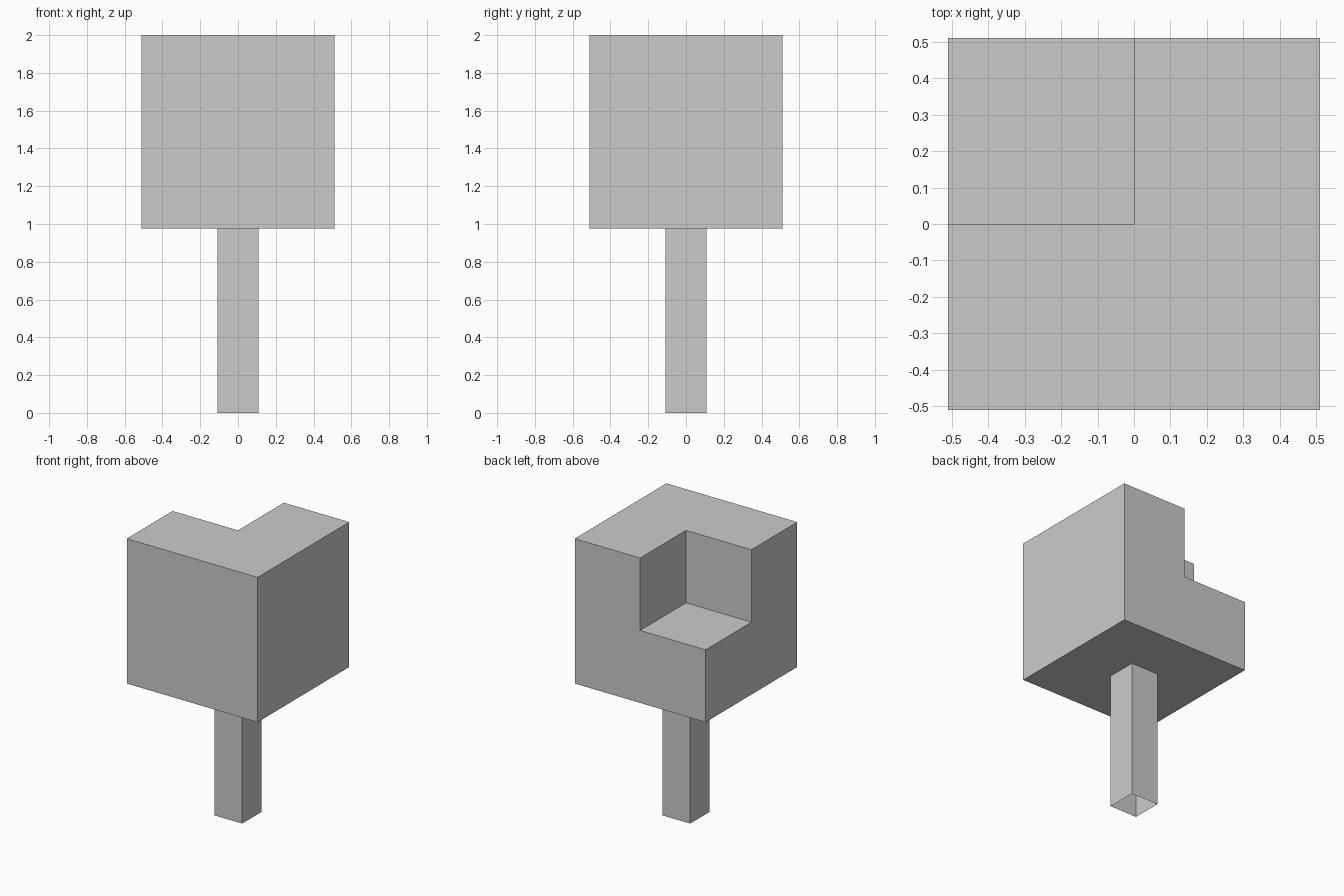
import bpy
import bmesh
from mathutils import Matrix, Vector

if "Cube" in bpy.data.objects:
    bpy.data.objects.remove(bpy.data.objects["Cube"])

HALF = 0.511      # half width of the block
BOTTOM = 0.977    # underside of the block
TOP = 2.0
MID = (BOTTOM + TOP) / 2
STEM = 0.108      # half width of the stem


def box(name, low, high, open_ends=False):
    low, high = Vector(low), Vector(high)
    bm = bmesh.new()
    matrix = Matrix.Translation((low + high) / 2) @ Matrix.Diagonal((*(high - low), 1))
    bmesh.ops.create_cube(bm, size=1, matrix=matrix)
    bm.normal_update()
    if open_ends:
        ends = [f for f in bm.faces if abs(f.normal.z) > 0.9]
        bmesh.ops.delete(bm, geom=ends, context='FACES')
    mesh = bpy.data.meshes.new(name)
    bm.to_mesh(mesh)
    bm.free()
    obj = bpy.data.objects.new(name, mesh)
    bpy.context.collection.objects.link(obj)
    return obj


# Block with its upper back left octant cut away
block = box("block", (-HALF, -HALF, BOTTOM), (HALF, HALF, TOP))
cutter = box("notch_cutter", (-1, 0, MID), (0, 1, TOP + 0.5))
cutter.hide_render = True
cutter.display_type = 'WIRE'
notch = block.modifiers.new("notch", 'BOOLEAN')
notch.operation = 'DIFFERENCE'
notch.solver = 'EXACT'
notch.object = cutter

# Square hollow stem, open at the foot
box("stem", (-STEM, -STEM, 0), (STEM, STEM, BOTTOM), open_ends=True)
